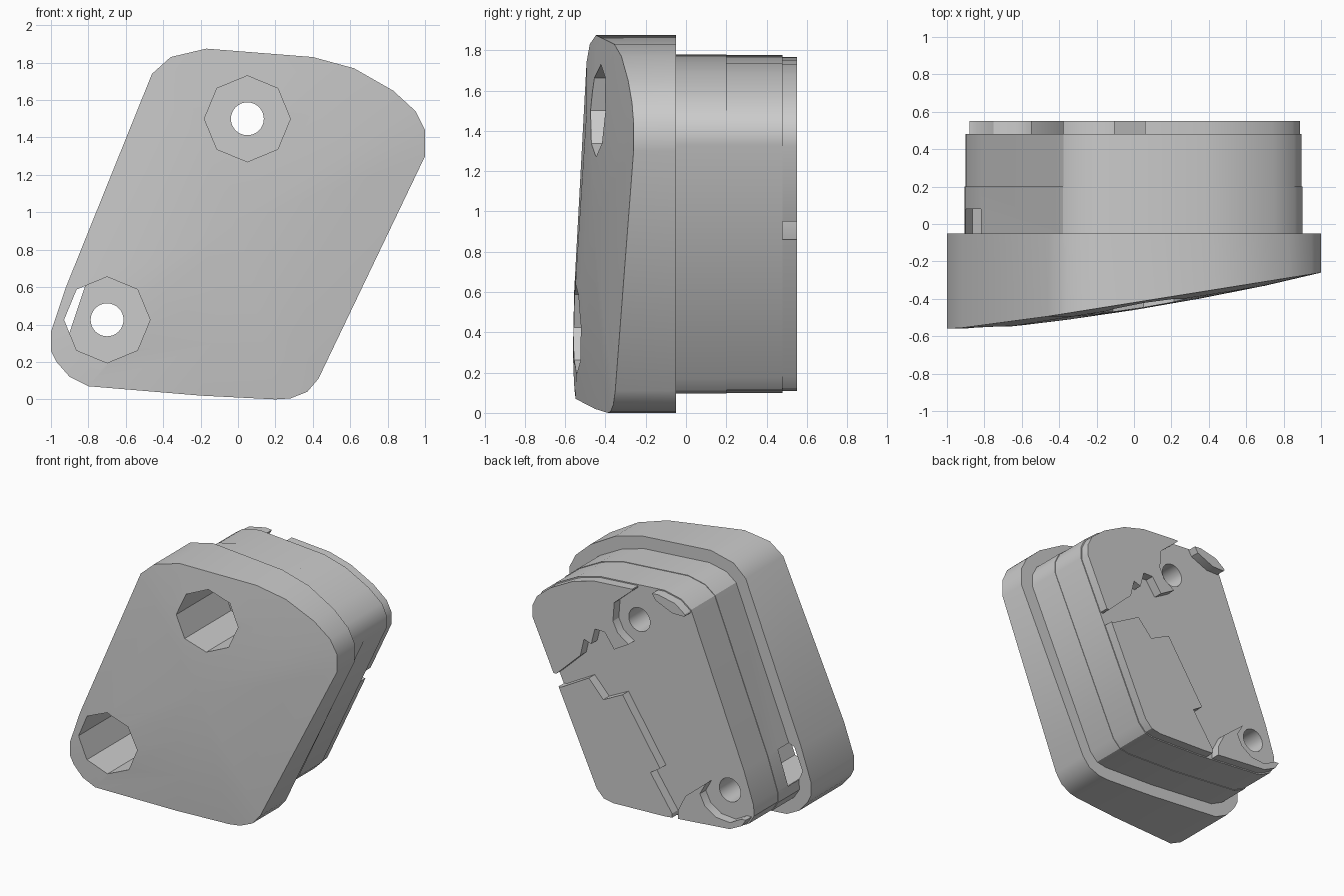
import bpy, bmesh, math
from mathutils import Vector

cube = bpy.data.objects.get("Cube")
if cube:
    bpy.data.objects.remove(cube, do_unlink=True)

grey = bpy.data.materials.new("plain grey")
grey.use_nodes = True
COLOUR = (0.6, 0.6, 0.6, 1)
grey.diffuse_color = COLOUR
grey.node_tree.nodes["Principled BSDF"].inputs["Base Color"].default_value = COLOUR

MID = Vector((0, 0.94))


def loft(name, rings, tip=None):
    """Join rings of 3D points, given from back to front, into a closed solid."""
    bm = bmesh.new()
    loops = [[bm.verts.new(p) for p in ring] for ring in rings]
    n = len(loops[0])
    for a, b in zip(loops, loops[1:]):
        for i in range(n):
            j = (i + 1) % n
            bm.faces.new((a[i], a[j], b[j], b[i]))
    bm.faces.new(loops[0])
    if tip:
        t = bm.verts.new(tip)
        for i in range(n):
            bm.faces.new((loops[-1][i], loops[-1][(i + 1) % n], t))
    else:
        bm.faces.new(loops[-1])
    bmesh.ops.recalc_face_normals(bm, faces=bm.faces)
    mesh = bpy.data.meshes.new(name)
    bm.to_mesh(mesh)
    bm.free()
    obj = bpy.data.objects.new(name, mesh)
    bpy.context.collection.objects.link(obj)
    mesh.materials.append(grey)
    return obj


def ring(pts, y, scale=1.0):
    return [(p.x, y, p.y) for p in (MID + (Vector(q) - MID) * scale for q in pts)]


def prism(name, pts, back, front):
    return loft(name, [ring(pts, back), ring(pts, front)])


def circle(x, z, r, sides):
    steps = [2 * math.pi * i / sides for i in range(sides)]
    return [(x + r * math.sin(a), z + r * math.cos(a)) for a in steps]


def boolean(obj, other, operation):
    mod = obj.modifiers.new(operation.title(), "BOOLEAN")
    mod.operation, mod.object, mod.solver = operation, other, "EXACT"
    other.hide_render = True
    other.hide_set(True)


# Front cover: rounded skewed plate with a sloping, slightly domed face
cover_outline = [(-1, .26), (-1, .36), (-.92, .6), (-.46, 1.74), (-.36, 1.83), (-.17, 1.875),
                 (.4, 1.83), (.62, 1.77), (.83, 1.65), (.95, 1.54), (1, 1.44), (1, 1.3),
                 (.43, .11), (.37, .04), (.28, .005), (.2, 0), (-.2, .02), (-.8, .07),
                 (-.9, .12), (-.97, .2)]


def face_ring(scale, bulge):
    return [(x, -.42 + .16 * x - bulge + max(0, -.8 - x) * .1, z)
            for x, _, z in ring(cover_outline, 0, scale)]


cover = loft("front_cover", [ring(cover_outline, -.05), face_ring(1, 0),
                             face_ring(.7, .022), face_ring(.35, .035)], (0, -.46, MID.y))

# Rear housing, its back half very slightly narrower
body_outline = [(-.905, .28), (-.9, .36), (-.82, .6), (-.38, 1.69), (-.3, 1.75), (-.16, 1.78),
                (.38, 1.74), (.56, 1.69), (.75, 1.59), (.86, 1.5), (.9, 1.42), (.9, 1.33),
                (.36, .17), (.3, .11), (.22, .095), (-.2, .11), (-.76, .16), (-.86, .21)]
body = loft("rear_housing", [ring(body_outline, .48, .995), ring(body_outline, .2, .995),
                             ring(body_outline, .2), ring(body_outline, -.06)])

# Bolt holes with wide octagonal counterbores
parts = [cover, body]
for label, x, z in (("upper", .05, 1.5), ("lower", -.7, .425)):
    bore = prism(label + "_bore_cutter", circle(x, z, .088, 32), .7, -.7)
    pocket = prism(label + "_pocket_cutter", circle(x, z, .23, 8), .08, -.7)
    for part in (cover, body):
        boolean(part, pocket, "DIFFERENCE")
    boolean(body, bore, "DIFFERENCE")

# Raised pads on the back, trimmed to the housing outline
trim = loft("pad_trim_cutter", [ring(body_outline, .55, .985), ring(body_outline, .46, .985)])
pads = {
    "upper_pad": [(.06, 2), (.06, 1.74), (.21, 1.61), (.22, 1.47), (.18, 1.39), (.09, 1.33),
                  (.21, 1.26), (.29, 1.37), (.37, 1.37), (.4, 1.25), (.46, 1.27), (.49, 1.14),
                  (.69, .95), (1.2, .95), (1.2, 2)],
    "side_pad": [(1.2, .86), (.65, .86), (.42, .99), (.3, .86), (.14, .94), (-.17, .47),
                 (-.09, .42), (-.27, .16), (-.27, -.1), (1.2, -.1)],
    "lower_pad": [(-.32, -.1), (-.32, .2), (-.38, .32), (-.55, .46), (-.5, .37), (-.54, .29),
                  (-.63, .23), (-.75, .22), (-.84, .27), (-1.2, .3), (-1.2, -.1)],
    "corner_pad": [(-.1, 1.77), (-.2, 1.9), (-.5, 1.8), (-.37, 1.66), (-.27, 1.66), (-.13, 1.72)],
}
for name, pts in pads.items():
    pad = prism(name, pts, .58, .47)
    boolean(pad, trim, "INTERSECT")
    parts.append(pad)

# Apply the cuts, then shade smooth with sharp edges kept
for part in parts:
    bpy.ops.object.select_all(action="DESELECT")
    part.select_set(True)
    bpy.context.view_layer.objects.active = part
    for mod in list(part.modifiers):
        bpy.ops.object.modifier_apply(modifier=mod.name)
    bpy.ops.object.shade_smooth_by_angle(angle=math.radians(30))

for obj in [o for o in bpy.data.objects if o.name.endswith("_cutter")]:
    bpy.data.objects.remove(obj, do_unlink=True)
